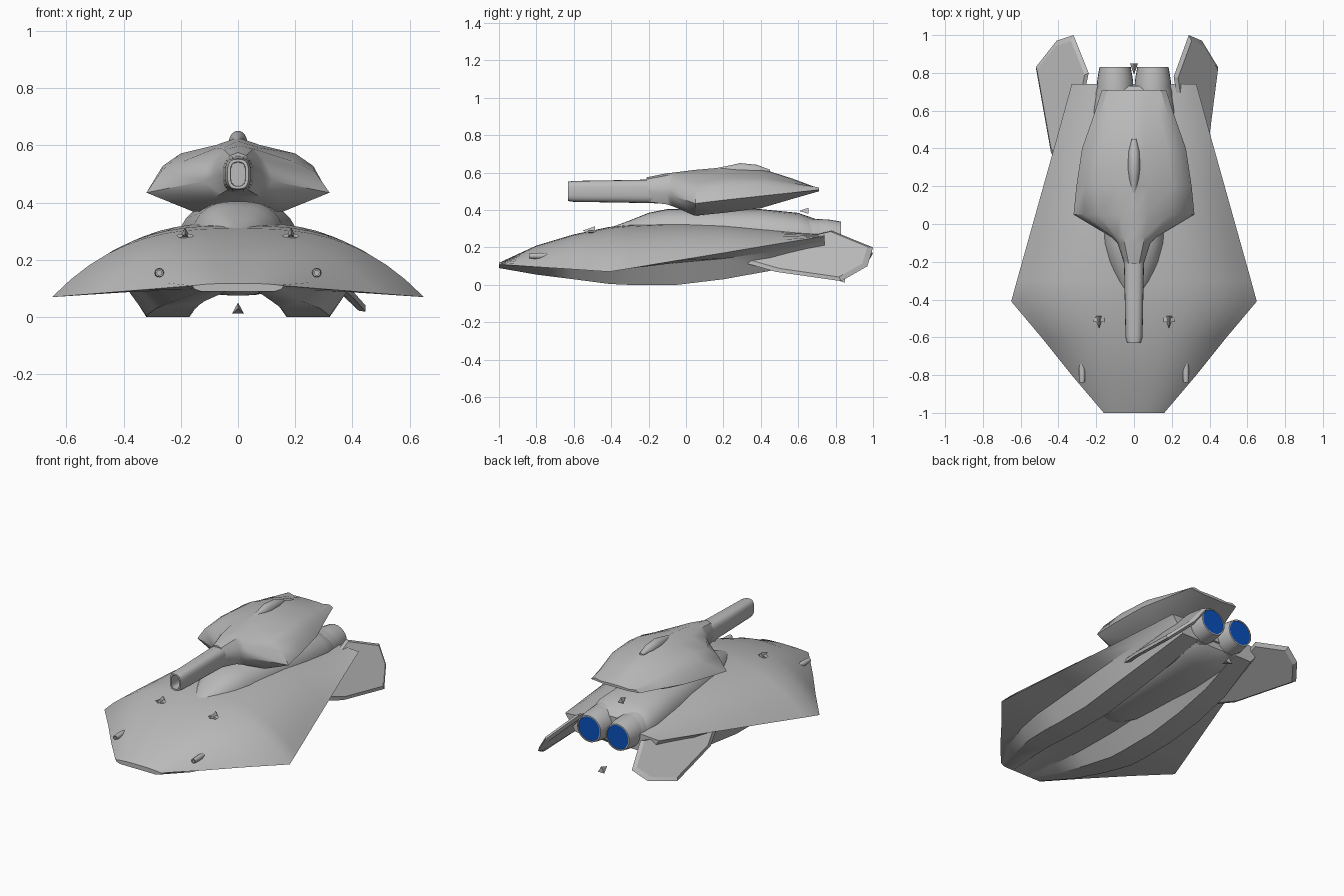
import bpy
import bmesh
import math
from mathutils import Vector

default_cube = bpy.data.objects.get("Cube")
if default_cube:
    bpy.data.objects.remove(default_cube, do_unlink=True)


def make_material(name, colour):
    material = bpy.data.materials.new(name)
    material.use_nodes = True
    material.diffuse_color = colour
    material.node_tree.nodes["Principled BSDF"].inputs["Base Color"].default_value = colour
    return material


armour_grey = make_material("armour grey", (0.5, 0.5, 0.5, 1))
engine_blue = make_material("engine blue", (0.003, 0.08, 0.5, 1))


def finish(name, bm, material=armour_grey, angle=35):
    bmesh.ops.recalc_face_normals(bm, faces=bm.faces)
    mesh = bpy.data.meshes.new(name)
    bm.to_mesh(mesh)
    bm.free()
    mesh.materials.append(material)
    obj = bpy.data.objects.new(name, mesh)
    bpy.context.collection.objects.link(obj)
    bpy.ops.object.select_all(action='DESELECT')
    obj.select_set(True)
    bpy.context.view_layer.objects.active = obj
    bpy.ops.object.shade_smooth_by_angle(angle=math.radians(angle))
    return obj


def loft(name, rings, material=armour_grey, angle=35):
    """Skin a row of closed rings of equal point count and cap both ends."""
    bm = bmesh.new()
    rows = [[bm.verts.new(point) for point in ring] for ring in rings]
    count = len(rows[0])
    for near, far in zip(rows, rows[1:]):
        for i in range(count):
            j = (i + 1) % count
            bm.faces.new((near[i], near[j], far[j], far[i]))
    bm.faces.new(rows[0])
    bm.faces.new(rows[-1])
    return finish(name, bm, material, angle)


def mirrored(y, half):
    """Full ring from a half profile that starts and ends on the centre line."""
    right = [Vector((x, y, z)) for x, z in half]
    left = [Vector((-x, y, z)) for x, z in reversed(half[1:-1])]
    return right + left


def oval(x, y, z, rx, rz, power=2, count=24):
    ring = []
    for i in range(count):
        a = math.tau * i / count
        c, s = math.cos(a), math.sin(a)
        ring.append(Vector((x + rx * math.copysign(abs(c) ** (2 / power), c), y,
                            z + rz * math.copysign(abs(s) ** (2 / power), s))))
    return ring


# Hull: arched shell above two tapered keels with a channel between them
def hull_ring(y, edge_x, edge_z, crown, keel, channel, scale):
    steps = 10
    half = []
    for i in range(steps + 1):
        t = i / steps
        half.append((edge_x * t, edge_z + (crown - edge_z) * (1 - t ** 2.8)))
    root = channel + 0.4 * (edge_z - channel)
    half += [(0.38 * scale, root), (0.32 * scale, keel), (0.17 * scale, keel),
             (0.1 * scale, channel), (0, channel)]
    return mirrored(y, half)


hull_sections = [
    (-1, .16, .11, .118, .09, .09, .4),
    (-.8, .33, .096, .21, .055, .09, .7),
    (-.6, .49, .083, .27, .03, .095, .9),
    (-.41, .65, .07, .31, .005, .1, 1),
    (-.3, .62, .088, .32, 0, .1, 1),
    (-.05, .55, .13, .33, 0, .11, 1),
    (.2, .48, .171, .325, .03, .12, 1),
    (.45, .41, .213, .305, .075, .15, .95),
    (.74, .33, .26, .27, .16, .2, .8),
]
loft("hull", [hull_ring(*section) for section in hull_sections])

# Raised spine carrying the turret and the engines
spine_sections = [
    (-.42, .03, .3), (-.3, .1, .345), (-.2, .14, .385), (-.1, .165, .405),
    (.4, .21, .405), (.6, .215, .385), (.7, .2, .35), (.73, .18, .32),
]
loft("spine", [oval(0, y, .24, width, top - .24, 2.6, 32)
               for y, width, top in spine_sections])


# Turret
def turret_ring(y, top, crown_x, crown_z, shoulder_x, shoulder_z, edge_x, edge_z, base_x, base_z):
    bulge = (shoulder_x * .4 + edge_x * .6, (shoulder_z + edge_z) / 2 + .15 * (edge_x - shoulder_x))
    return mirrored(y, [(0, top), (crown_x, crown_z), (shoulder_x, shoulder_z), bulge,
                        (edge_x, edge_z), (base_x, base_z), (0, base_z)])


turret_sections = [
    (-.21, .575, .028, .565, .045, .54, .052, .5, .035, .445),
    (-.1, .597, .05, .585, .075, .55, .088, .49, .06, .43),
    (-.07, .6, .055, .588, .09, .55, .12, .475, .08, .42),
    (.05, .615, .075, .592, .19, .545, .32, .435, .16, .37),
    (.2, .628, .075, .602, .2, .572, .305, .453, .16, .385),
    (.4, .622, .06, .6, .18, .572, .275, .475, .14, .41),
    (.57, .568, .05, .563, .13, .545, .215, .493, .11, .46),
    (.71, .516, .05, .515, .1, .513, .17, .508, .08, .5),
]
loft("turret", [turret_ring(*section) for section in turret_sections])

# Sight fairing on the turret roof
loft("roof_fairing", [oval(0, y, .61, width, height) for y, width, height in
                      ((.15, .008, .012), (.24, .026, .03), (.29, .032, .041),
                       (.38, .03, .032), (.45, .012, .005))])

# Cannon with a hollow bore
loft("cannon", [oval(0, y, .5, width, height, 3) for y, width, height in
                ((-.15, .054, .064), (-.35, .05, .06), (-.6, .045, .056), (-.63, .037, .052),
                 (-.63, .027, .042), (-.5, .025, .04))])

# Twin engines
for side, label in ((1, "left"), (-1, "right")):
    x = side * .1
    loft(label + "_engine_cowl", [oval(x, y, .25, r, r) for y, r in
                                  ((.5, .105), (.7, .103), (.73, .095))])
    loft(label + "_engine_nozzle", [oval(x, y, .255, r, r) for y, r in
                                    ((.7, .097), (.76, .095), (.83, .083), (.83, .076), (.815, .074))])
    loft(label + "_engine_glow", [oval(x, y, .255, .075, .075) for y in (.82, .826)], engine_blue)


# Rear fins, set at different angles
def fin(name, outline, thickness):
    points = [Vector(p) for p in outline]
    normal = (points[1] - points[0]).cross(points[-1] - points[0]).normalized()
    centre = sum(points, Vector()) / len(points)
    faces = []
    for sign in (-1, 1):
        faces.append([p.lerp(centre, .1) + normal * sign * thickness / 2 for p in points])
    loft(name, [faces[0], points, faces[1]], angle=20)


fin("left_fin", [(.3, .2, .15), (.21, .78, .29), (.29, 1, .2),
                 (.36, .97, .1), (.445, .83, .02), (.4, .48, .07)], .03)
fin("right_fin", [(-.36, .2, .15), (-.24, .8, .26), (-.32, 1, .17),
                  (-.41, .97, .115), (-.52, .83, .09), (-.44, .38, .12)], .03)


# Small fittings: arrow-shaped spikes and stubby deck guns
def spike(name, x, y, z, size):
    bm = bmesh.new()
    tip = bm.verts.new((x, y - size, z))
    base = [bm.verts.new((x + dx * size, y + size, z + dz * size))
            for dx, dz in ((-.7, -.6), (0, .7), (.7, -.6))]
    for i in range(len(base)):
        bm.faces.new((tip, base[i], base[i - 1]))
    bm.faces.new(base)
    finish(name, bm)


spike("upper_tail_marker", 0, .63, .395, .025)
spike("lower_tail_marker", 0, .82, .03, .03)
for side, label in ((1, "left"), (-1, "right")):
    spike(label + "_deck_spike", side * .185, -.52, .29, .033)
    loft(label + "_deck_crossbar", [oval(side * .185, y, .284, .03, .008, count=8)
                                    for y in (-.52, -.495)])
    loft(label + "_nose_gun", [oval(side * .275, y, .155, r, r, count=12) for y, r in
                               ((-.72, .012), (-.78, .017), (-.84, .014), (-.84, .008), (-.81, .008))])
